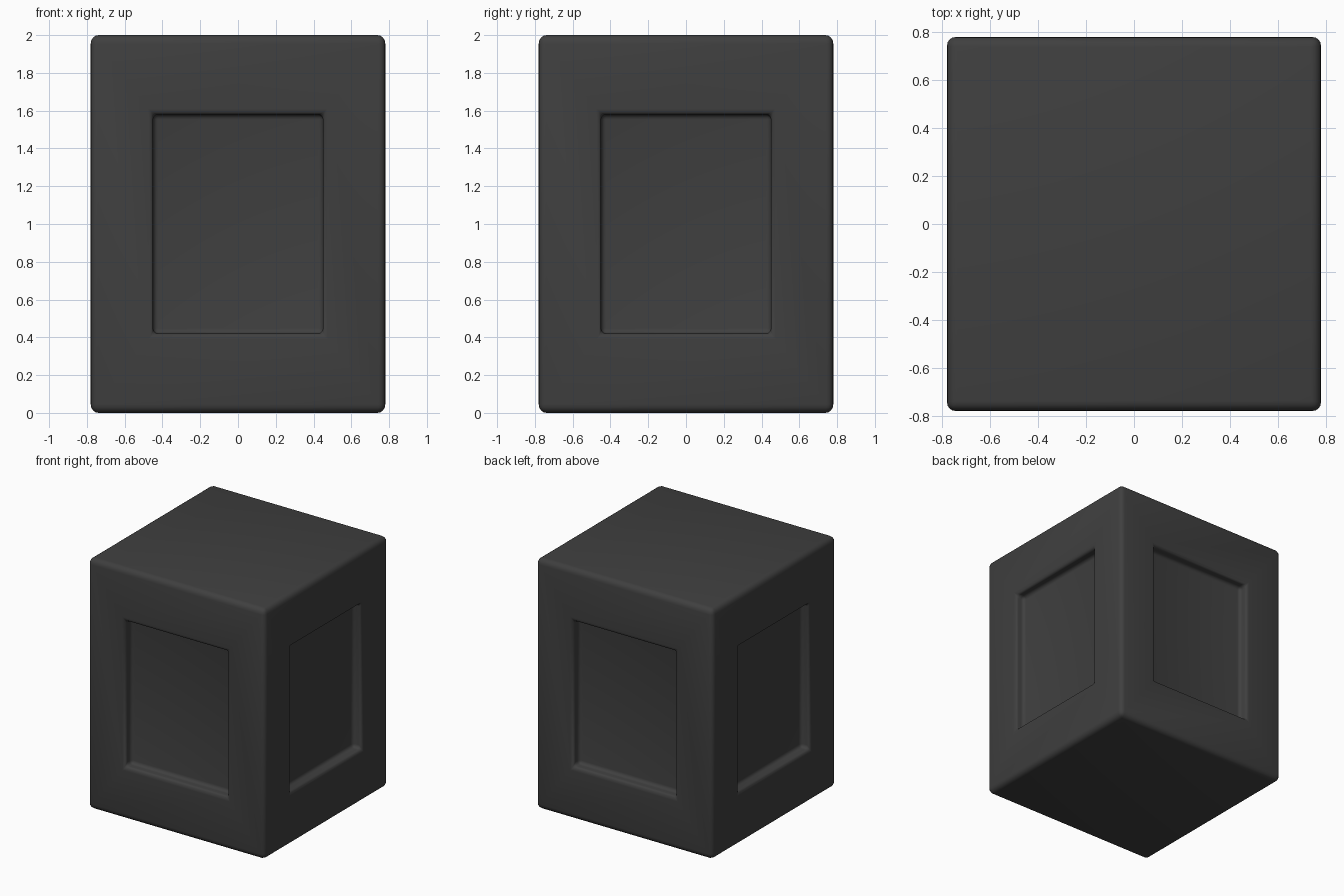
import bpy, bmesh
from mathutils import Vector

if "Cube" in bpy.data.objects:
    bpy.data.objects.remove(bpy.data.objects["Cube"])

W, H = 1.56, 2.0              # body width and height
PANEL_W, PANEL_H = 0.45, 0.58  # panel half sizes
DEPTH = 0.08

bm = bmesh.new()
bmesh.ops.create_cube(bm, size=1.0)
bmesh.ops.scale(bm, vec=(W, W, H), verts=bm.verts)
bmesh.ops.translate(bm, vec=(0, 0, H / 2), verts=bm.verts)
bm.normal_update()
outer_edges = set(bm.edges)

# Recessed panel on each of the four upright sides
for face in [f for f in bm.faces if abs(f.normal.z) < 0.5]:
    n = face.normal.copy()
    bmesh.ops.inset_individual(bm, faces=[face], thickness=0.2)
    for v in face.verts:
        side = Vector((-n.y, n.x, 0))
        s = 1 if v.co.dot(side) > 0 else -1
        t = 1 if v.co.z > H / 2 else -1
        v.co = n * (W / 2) + side * (s * PANEL_W) + Vector((0, 0, H / 2 + t * PANEL_H))
    bmesh.ops.inset_individual(bm, faces=[face], thickness=0.0)
    for v in face.verts:
        v.co -= n * DEPTH

# Bevel weights: full on the body edges, smaller around the recesses
bm.normal_update()
layer = bm.edges.layers.float.new("bevel_weight_edge")
for e in bm.edges:
    if len(e.link_faces) == 2 and e.calc_face_angle() > 0.5:
        on_body = all(abs(v.co.z - H / 2) > 0.99 for v in e.verts)
        e[layer] = 1.0 if on_body else 0.65

mesh = bpy.data.meshes.new("panelled_block")
bm.to_mesh(mesh)
bm.free()
block = bpy.data.objects.new("panelled_block", mesh)
bpy.context.collection.objects.link(block)
mesh.shade_smooth()

bevel = block.modifiers.new("rounded_edges", 'BEVEL')
bevel.width = 0.042
bevel.segments = 4
bevel.limit_method = 'WEIGHT'

# Dark grey finish
mat = bpy.data.materials.new("dark_grey")
mat.diffuse_color = (0.05, 0.05, 0.05, 1)
mat.use_nodes = True
mat.node_tree.nodes["Principled BSDF"].inputs["Base Color"].default_value = mat.diffuse_color
mesh.materials.append(mat)
